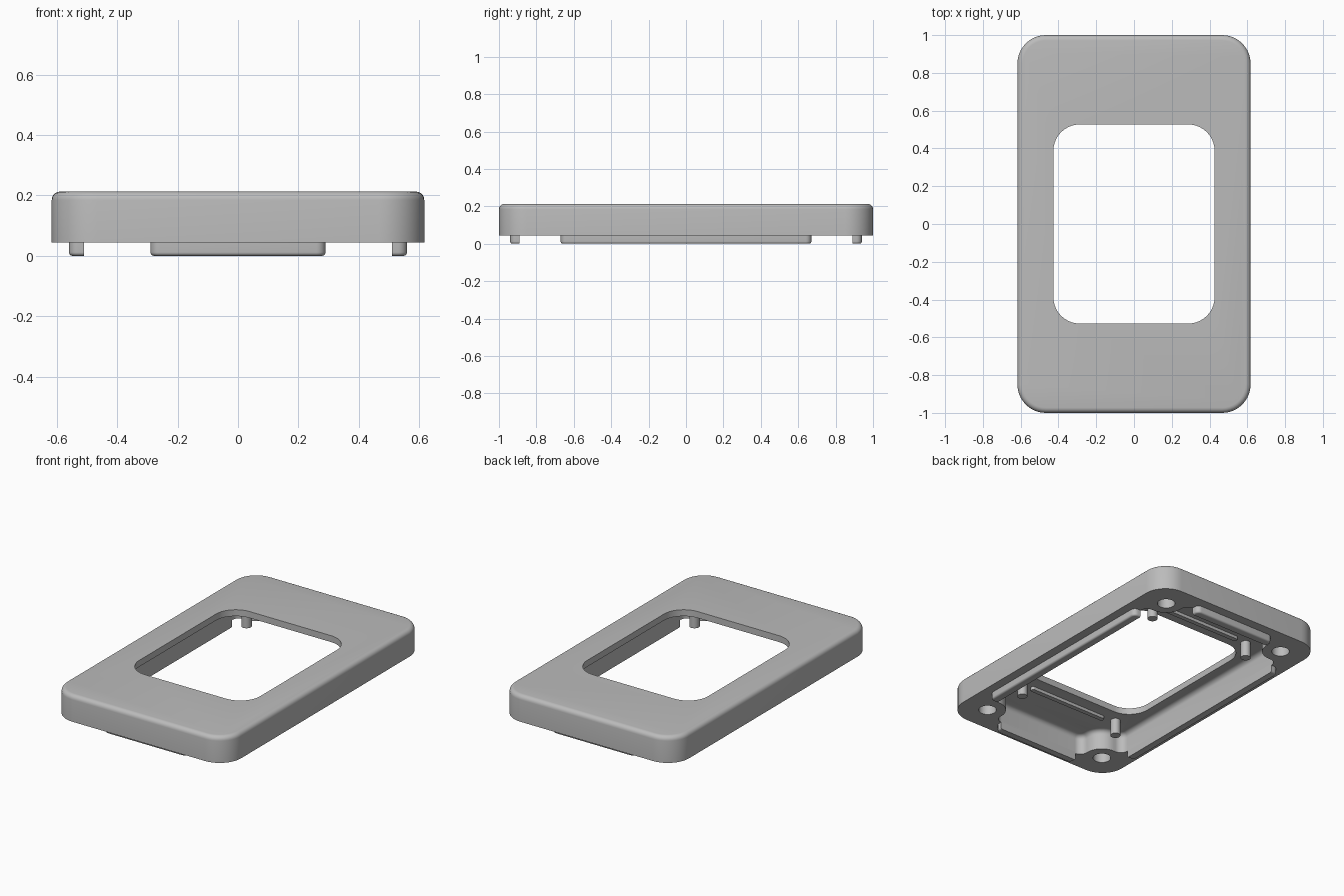
import bpy
import bmesh
import math

old = bpy.data.objects.get("Cube")
if old:
    bpy.data.objects.remove(old, do_unlink=True)

grey = bpy.data.materials.new("plain_grey")
grey.use_nodes = True
grey.diffuse_color = (0.5, 0.5, 0.5, 1)
grey.node_tree.nodes["Principled BSDF"].inputs["Base Color"].default_value = (0.5, 0.5, 0.5, 1)

FLOOR, CEILING, TOP = 0.045, 0.172, 0.213   # rim underside, plate underside, plate top
HOLE_X, HOLE_Y = 0.446, 0.83                # screw boss centres
WALL_X, WALL_Y = 0.51, 0.89                 # inner cavity walls
CORNERS = [(sx, sy) for sx in (-1, 1) for sy in (-1, 1)]


def arc(cx, cy, r, start, end, steps=10):
    angles = [math.radians(start + (end - start) * i / steps) for i in range(steps + 1)]
    return [(cx + r * math.cos(a), cy + r * math.sin(a)) for a in angles]


def four_way(quarter):
    """Mirror a first-quadrant path into a closed counter-clockwise outline."""
    back = quarter[::-1]
    return (quarter + [(-x, y) for x, y in back]
            + [(-x, -y) for x, y in quarter] + [(x, -y) for x, y in back])


def rounded_rect(hx, hy, r):
    return four_way(arc(hx - r, hy - r, r, 0, 90))


def prism(name, outline, z0, z1, round_z=None, radius=0.0, keep=lambda v: True):
    """Extrude an outline; round the edges lying at height round_z."""
    bm = bmesh.new()
    base = bm.faces.new([bm.verts.new((x, y, z0)) for x, y in outline])
    top = bmesh.ops.extrude_face_region(bm, geom=[base])["geom"]
    bmesh.ops.translate(bm, vec=(0, 0, z1 - z0),
                        verts=[g for g in top if isinstance(g, bmesh.types.BMVert)])
    bmesh.ops.recalc_face_normals(bm, faces=bm.faces)
    if radius:
        edges = [e for e in bm.edges
                 if all(abs(v.co.z - round_z) < 1e-5 for v in e.verts)
                 and any(keep(v.co) for v in e.verts)]
        bmesh.ops.bevel(bm, geom=edges, offset=radius, segments=5, profile=0.5, affect='EDGES')
    mesh = bpy.data.meshes.new(name)
    bm.to_mesh(mesh)
    bm.free()
    mesh.materials.append(grey)
    obj = bpy.data.objects.new(name, mesh)
    bpy.context.collection.objects.link(obj)
    return obj


def activate(obj):
    bpy.ops.object.select_all(action='DESELECT')
    obj.select_set(True)
    bpy.context.view_layer.objects.active = obj


def cut(obj, cutter):
    mod = obj.modifiers.new("cut", 'BOOLEAN')
    mod.operation, mod.solver, mod.object = 'DIFFERENCE', 'EXACT', cutter
    activate(obj)
    bpy.ops.object.modifier_apply(modifier=mod.name)
    bpy.data.objects.remove(cutter, do_unlink=True)


def smooth(obj):
    activate(obj)
    bpy.ops.object.shade_smooth_by_angle(angle=math.radians(30))


# Outer shell with a rounded top edge
frame = prism("frame", rounded_rect(0.617, 1.0, 0.15), FLOOR, TOP, TOP, 0.028)

# Underside cavity that flows around the four screw bosses
boss, fillet = 0.11, 0.05
side_end = HOLE_Y - boss - fillet
quarter = (arc(WALL_X - fillet, side_end, fillet, 0, 90)
           + arc(HOLE_X, HOLE_Y, boss, 270, 180)
           + arc(HOLE_X - boss - fillet, WALL_Y - fillet, fillet, 0, 90))
cut(frame, prism("cavity_cutter", four_way(quarter), -0.1, CEILING, CEILING, 0.03))

# Window through the plate
cut(frame, prism("window_cutter", rounded_rect(0.427, 0.527, 0.14), -0.1, 0.4))

# Blind screw holes in the bosses
for sx, sy in CORNERS:
    hole = arc(sx * HOLE_X, sy * HOLE_Y, 0.053, 0, 360, 32)[:-1]
    cut(frame, prism("hole_cutter", hole, -0.1, 0.16))
smooth(frame)


# Locating lips under the rim, flush with the cavity walls
def lip(name, half, inner, place):
    outer, r = inner + 0.05, 0.03
    shape = ([(-half, inner), (half, inner)]
             + arc(half - r, outer - r, r, 0, 90, 6)
             + arc(-half + r, outer - r, r, 90, 180, 6))
    outline = [place(a, b) for a, b in shape]
    depth = [place(0, inner), place(0, outer)]
    axis = 0 if abs(depth[0][0]) > 0 else 1
    obj = prism(name, outline, 0, FLOOR + 0.01, 0, 0.012,
                keep=lambda co: abs(co[axis]) > inner + 0.001)
    smooth(obj)


for label, s in (("left", 1), ("right", -1)):
    lip(label + "_lip", side_end, WALL_X, lambda a, b, s=s: (s * b, a))
for label, s in (("back", 1), ("front", -1)):
    lip(label + "_lip", 0.29, WALL_Y, lambda a, b, s=s: (a, s * b))

# Small pegs hanging from the plate near the window corners
for sx, sy in CORNERS:
    name = ("back" if sy > 0 else "front") + ("_left" if sx > 0 else "_right") + "_peg"
    smooth(prism(name, arc(sx * 0.363, sy * 0.605, 0.03, 0, 360, 24)[:-1], 0.07, CEILING + 0.01))

# Low stiffening ribs beyond each end of the window
for label, s in (("back", 1), ("front", -1)):
    bar = [(x, y + s * 0.62) for x, y in rounded_rect(0.28, 0.015, 0.014)]
    smooth(prism(label + "_rib", bar, CEILING - 0.02, CEILING + 0.01))
